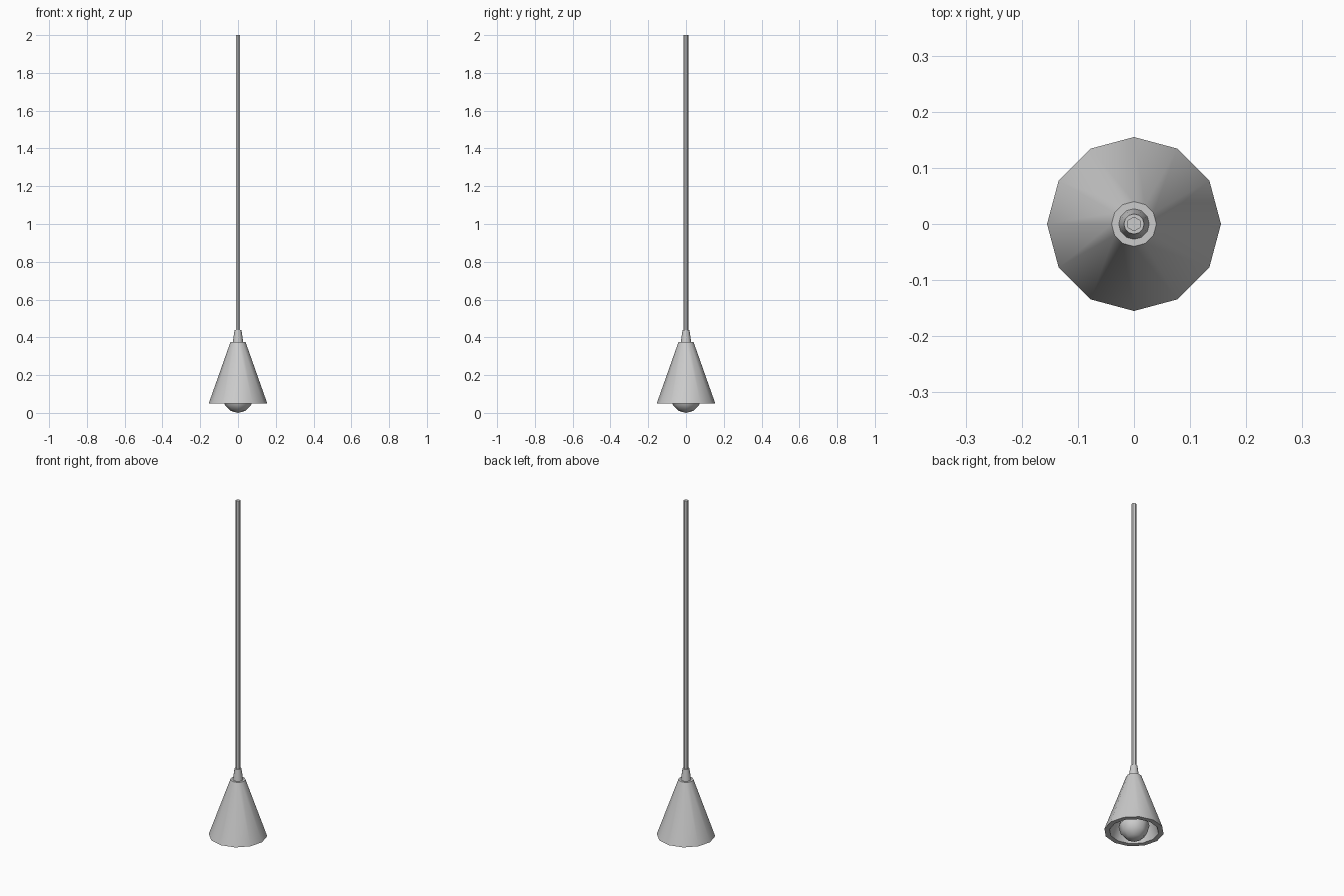
import bpy
import bmesh
from math import cos, sin, pi, radians

if "Cube" in bpy.data.objects:
    bpy.data.objects.remove(bpy.data.objects["Cube"])


def lathe(name, profile, sides, start=0.0, sharp=40):
    """Revolve (radius, z) points around z; radius 0 makes a pole."""
    bm = bmesh.new()
    rings = []
    for r, z in profile:
        n = 1 if r == 0 else sides
        rings.append([bm.verts.new((r * cos(start + 2 * pi * i / sides),
                                    r * sin(start + 2 * pi * i / sides), z))
                      for i in range(n)])
    for a, b in zip(rings, rings[1:]):
        for i in range(sides):
            j = (i + 1) % sides
            corners = [a[i % len(a)], a[j % len(a)], b[j % len(b)], b[i % len(b)]]
            bm.faces.new(list(dict.fromkeys(corners)))
    bmesh.ops.recalc_face_normals(bm, faces=bm.faces)
    mesh = bpy.data.meshes.new(name)
    bm.to_mesh(mesh)
    bm.free()
    obj = bpy.data.objects.new(name, mesh)
    bpy.context.collection.objects.link(obj)
    bpy.ops.object.select_all(action='DESELECT')
    obj.select_set(True)
    bpy.context.view_layer.objects.active = obj
    bpy.ops.object.shade_smooth_by_angle(angle=radians(sharp))
    return obj


# Thick conical shade, hollow underneath
lathe("shade", [(0, 0.375), (0.04, 0.375), (0.155, 0.05),
                (0.128, 0.05), (0.028, 0.345), (0, 0.345)], 12)

# Tapered collar on top of the shade
lathe("collar", [(0, 0.37), (0.028, 0.37), (0.018, 0.44), (0, 0.44)], 12)

# Hexagonal hanging rod, corners toward front and back
lathe("hanging_rod", [(0, 0.43), (0.013, 0.43), (0.013, 2.0), (0, 2.0)], 6, pi / 6)

# Round bulb with a neck reaching up into the shade
R = 0.08
globe = [(R * sin(k * pi / 6), R - R * cos(k * pi / 6)) for k in range(1, 5)]
lathe("bulb", [(0, 0)] + globe + [(0.035, 0.19), (0.03, 0.345), (0, 0.345)], 8, sharp=50)
